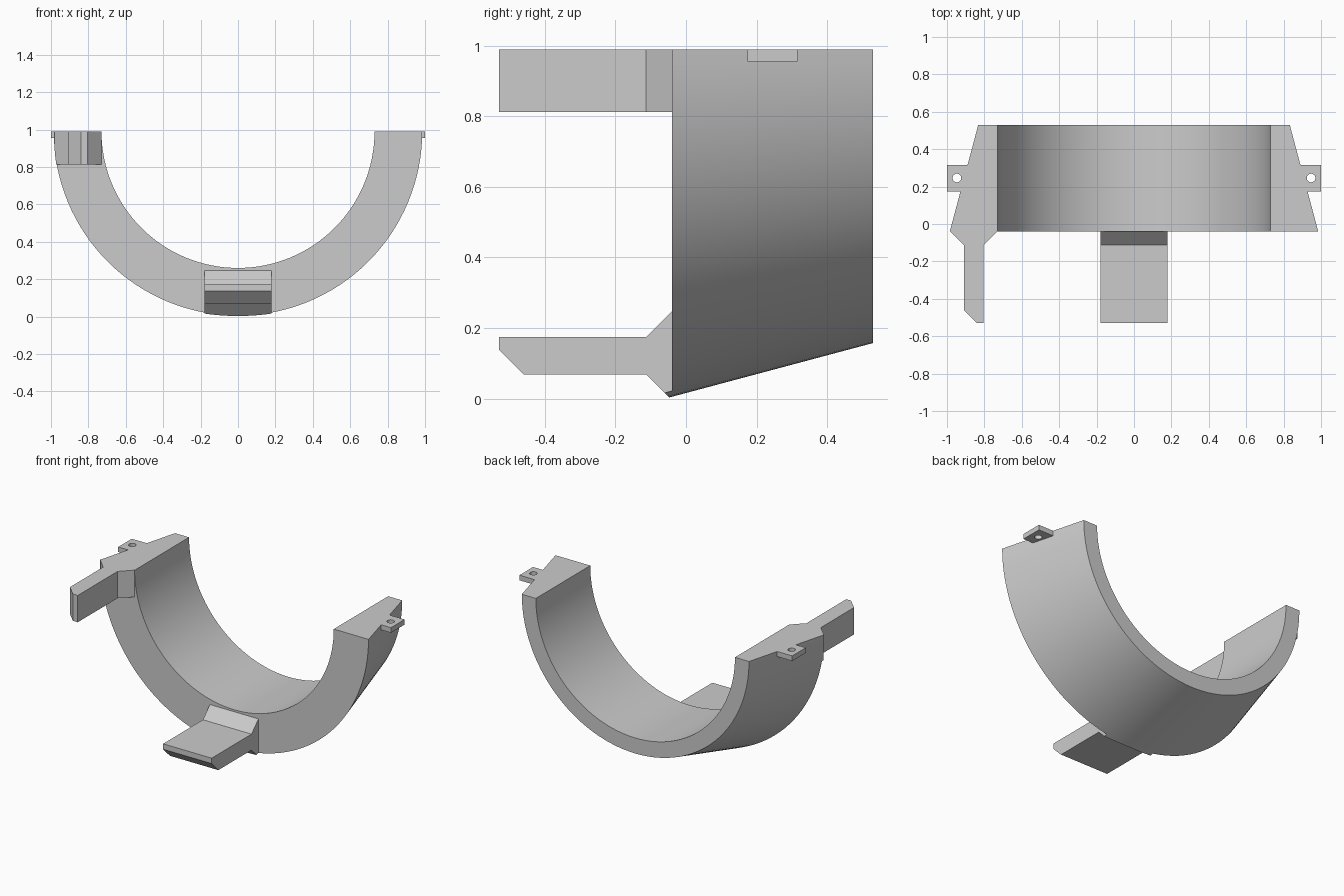
import bpy, bmesh, math

if "Cube" in bpy.data.objects:
    bpy.data.objects.remove(bpy.data.objects["Cube"])

Z = 0.99                    # height of the ring axis (flat top of the part)
Y0, Y1 = -0.04, 0.53        # front and back of the ring
R_IN = 0.73


def r_out(y):
    """Outer radius of the tapered ring."""
    return 0.985 - 0.267 * (y - Y0)


grey = bpy.data.materials.new("light grey")
grey.diffuse_color = (0.6, 0.6, 0.6, 1)
grey.use_nodes = True
grey.node_tree.nodes["Principled BSDF"].inputs["Base Color"].default_value = grey.diffuse_color


def make(name, bm):
    bmesh.ops.recalc_face_normals(bm, faces=bm.faces[:])
    me = bpy.data.meshes.new(name)
    bm.to_mesh(me)
    bm.free()
    ob = bpy.data.objects.new(name, me)
    bpy.context.collection.objects.link(ob)
    me.materials.append(grey)
    return ob


def prism(name, a, b):
    """Solid between two matching polygons."""
    bm = bmesh.new()
    va = [bm.verts.new(p) for p in a]
    vb = [bm.verts.new(p) for p in b]
    bm.faces.new(va)
    bm.faces.new(vb)
    for i in range(len(va)):
        j = (i + 1) % len(va)
        bm.faces.new((va[i], va[j], vb[j], vb[i]))
    return make(name, bm)


def boolean(ob, cutter, op):
    bpy.ops.object.select_all(action='DESELECT')
    bpy.context.view_layer.objects.active = ob
    ob.select_set(True)
    mod = ob.modifiers.new("cut", 'BOOLEAN')
    mod.object, mod.operation, mod.solver = cutter, op, 'EXACT'
    bpy.ops.object.modifier_apply(modifier=mod.name)
    bpy.data.objects.remove(cutter)


def smooth(ob):
    bpy.ops.object.select_all(action='DESELECT')
    bpy.context.view_layer.objects.active = ob
    ob.select_set(True)
    bpy.ops.object.shade_smooth_by_angle(angle=math.radians(25))


def circle(r, y, n=128):
    return [(r * math.cos(2 * math.pi * i / n), y, Z + r * math.sin(2 * math.pi * i / n))
            for i in range(n)]


# Half ring: straight bore, tapered outside
bm = bmesh.new()
section = [(R_IN, Y0), (r_out(Y0), Y0), (r_out(Y1), Y1), (R_IN, Y1)]
N = 64
rows = []
for i in range(N + 1):
    a = math.pi + math.pi * i / N
    rows.append([bm.verts.new((r * math.cos(a), y, Z + r * math.sin(a))) for r, y in section])
for p, q in zip(rows, rows[1:]):
    for k in range(4):
        bm.faces.new((p[k], p[(k + 1) % 4], q[(k + 1) % 4], q[k]))
bm.faces.new(rows[0])
bm.faces.new(rows[-1])
smooth(make("half_ring", bm))

# Front tongues: flared root, chamfered tip, trimmed to the tapered outside
tongue = [(-0.53, 0.816), (-0.113, 0.816), (Y0, 0.743), (Y0, 0.994),
          (-0.113, 0.922), (-0.46, 0.922), (-0.53, 0.852)]
W = 0.178


def trim(ob):
    cone = prism("trim_cone", circle(r_out(-0.7), -0.7), circle(r_out(0.1), 0.1))
    cone.hide_render = True
    boolean(ob, cone, 'INTERSECT')
    smooth(ob)


trim(prism("bottom_tongue", [(-W, y, Z - r) for y, r in tongue],
           [(W, y, Z - r) for y, r in tongue]))
S = 0.012                   # the side tongue sits slightly further in
trim(prism("side_tongue", [(S - r, y, Z) for y, r in tongue],
           [(S - r, y, Z - W) for y, r in tongue]))

# Screw ears with holes, one on each side
for side, s in (("left", -1), ("right", 1)):
    ya, yb = 0.174, 0.316
    outline = [(s * (r_out(ya) - 0.001), ya), (s, ya), (s, yb), (s * (r_out(yb) - 0.001), yb)]
    ear = prism(side + "_ear", [(x, y, Z) for x, y in outline],
                [(x, y, Z - 0.034) for x, y in outline])
    hole = [(s * 0.947 + 0.023 * math.cos(math.pi * i / 16),
             0.246 + 0.023 * math.sin(math.pi * i / 16)) for i in range(32)]
    drill = prism("drill", [(x, y, Z + 0.1) for x, y in hole], [(x, y, Z - 0.1) for x, y in hole])
    drill.hide_render = True
    boolean(ear, drill, 'DIFFERENCE')
    smooth(ear)
